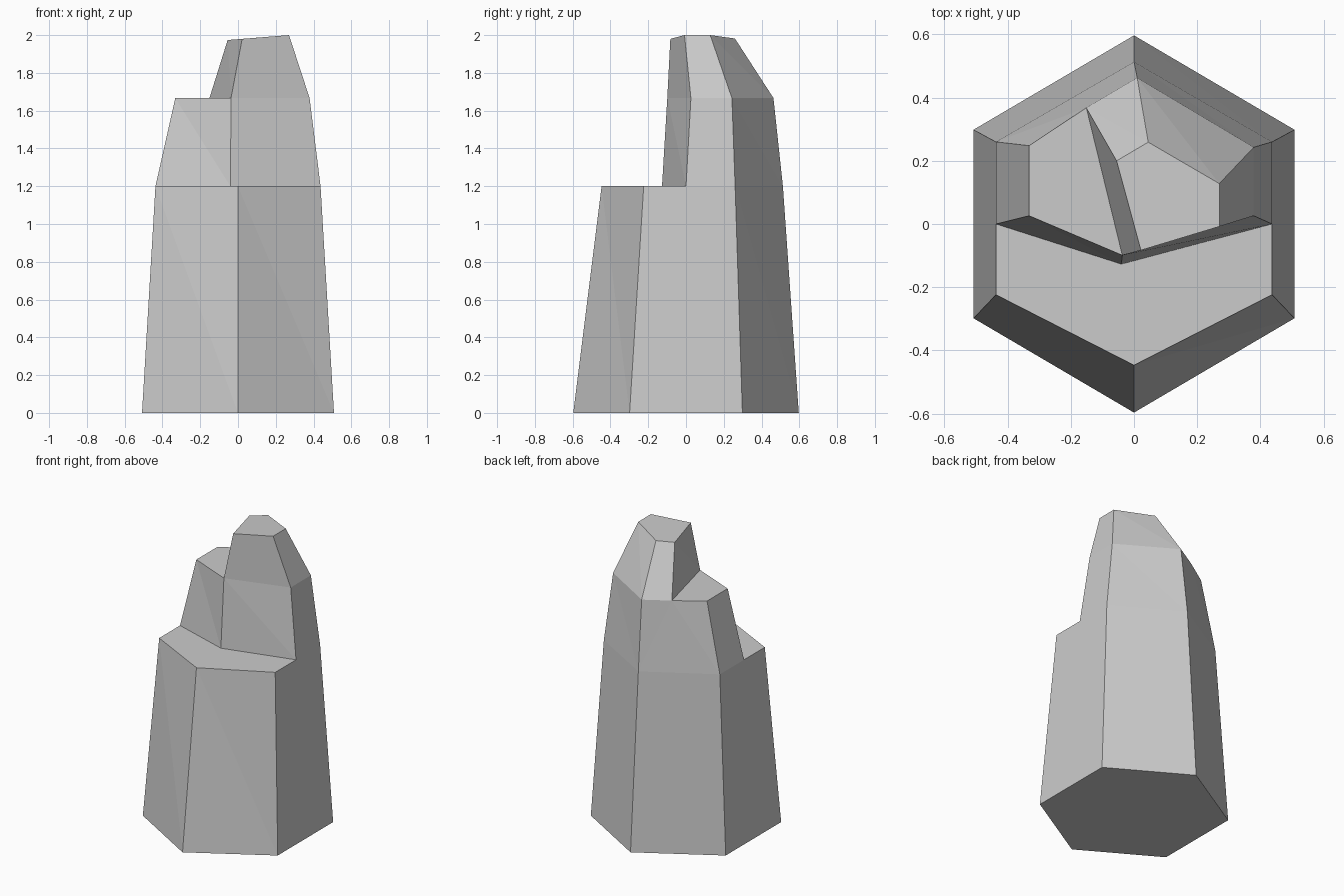
import bpy, bmesh
from math import sin, cos, radians

if "Cube" in bpy.data.objects:
    bpy.data.objects.remove(bpy.data.objects["Cube"])

bm = bmesh.new()


def ring(points, z=None):
    return [bm.verts.new(p if z is None else (*p, z)) for p in points]


def skin(lower, upper):
    # triangulated walls between matching loops; repeated corners give one triangle
    n = len(upper)
    for i in range(n):
        j = (i + 1) % n
        for tri in ((lower[i], lower[j], upper[i]), (lower[j], upper[j], upper[i])):
            if len(set(tri)) == 3:
                bm.faces.new(tri)


# base: tapering hexagonal column, counter-clockwise from the front corner
front, fr, br, back, bl, fl = ring(
    [(0.595 * sin(radians(a)) * 0.986, -0.597 * cos(radians(a))) for a in range(0, 360, 60)], 0)
bm.faces.new((fl, bl, back, br, fr, front))

# lower ledge rim, with split points where the middle step begins
F, FR, SR, R, B, L, SL, FL = ring(
    [(0, -0.447), (0.437, -0.224), (0.437, 0), (0.437, 0.26),
     (0, 0.513), (-0.437, 0.26), (-0.437, 0), (-0.437, -0.224)], 1.2)
skin([front, fr, fr, br, back, bl, fl, fl], [F, FR, SR, R, B, L, SL, FL])
M, = ring([(-0.04, -0.127)], 1.2)
bm.faces.new((F, FR, SR, M))
bm.faces.new((F, M, SL, FL))

# middle step and its left ledge
m, sr, r, b, n, l, sl = ring(
    [(-0.037, -0.099), (0.379, 0.026), (0.379, 0.243), (0.01, 0.463),
     (-0.151, 0.368), (-0.332, 0.248), (-0.332, 0.026)], 1.667)
skin([M, SR, R, B, B, L, SL], [m, sr, r, b, n, l, sl])
bm.faces.new((m, n, l, sl))

# slanted peak
tip = ring([(0.022, -0.083, 1.98), (0.27, -0.008, 2), (0.27, 0.128, 2),
            (0.045, 0.259, 1.982), (-0.055, 0.2, 1.974)])
skin([m, sr, r, b, n], tip)
bm.faces.new(tip)

bmesh.ops.recalc_face_normals(bm, faces=bm.faces)
mesh = bpy.data.meshes.new("stepped_crystal")
bm.to_mesh(mesh)
bm.free()
bpy.context.collection.objects.link(bpy.data.objects.new("stepped_crystal", mesh))
